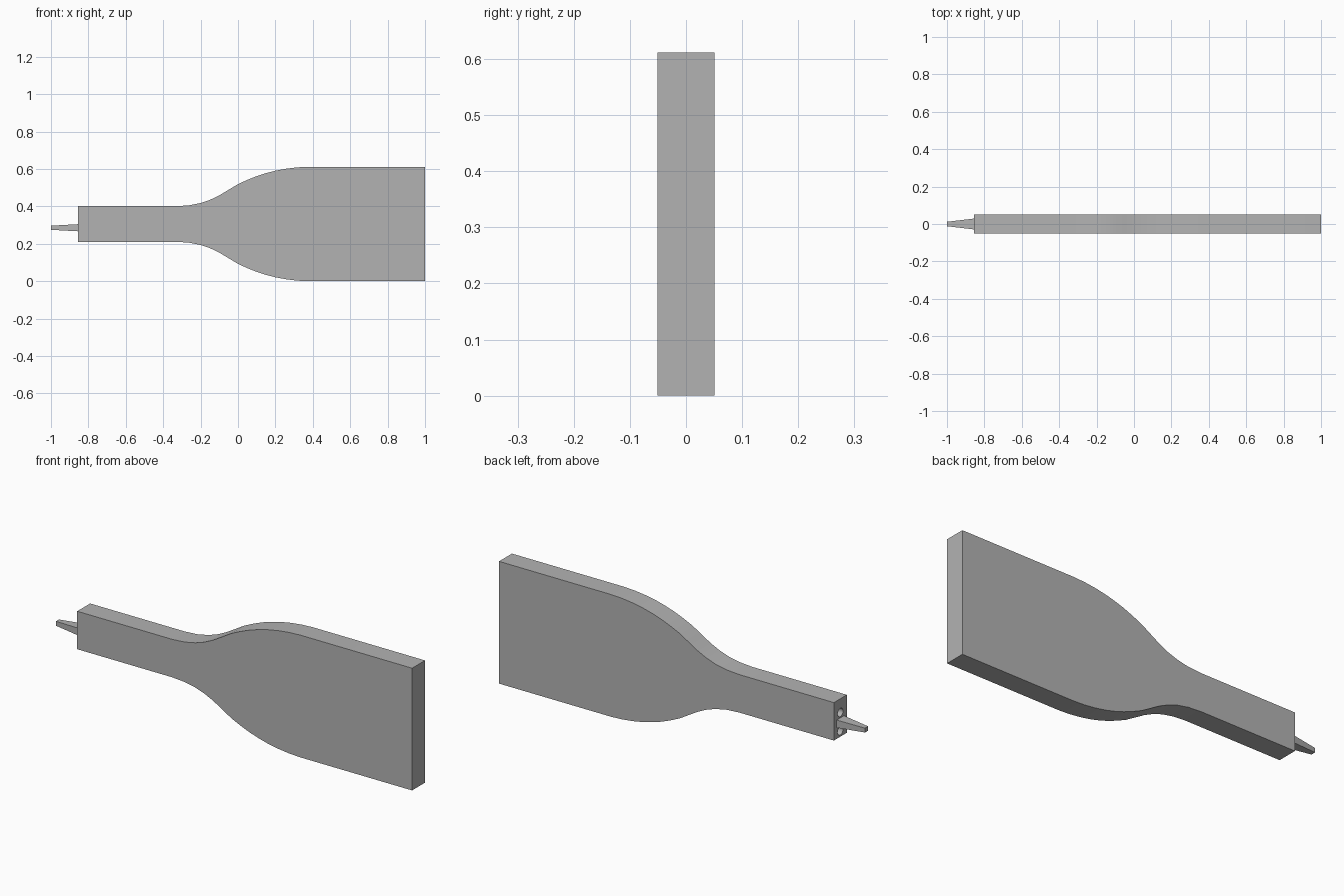
import bpy
import bmesh
import math
from mathutils import Matrix

cube = bpy.data.objects.get("Cube")
if cube:
    bpy.data.objects.remove(cube, do_unlink=True)

grey = bpy.data.materials.new("plain grey")
grey.use_nodes = True
colour = (0.45, 0.45, 0.45, 1)
grey.diffuse_color = colour
grey.node_tree.nodes["Principled BSDF"].inputs["Base Color"].default_value = colour

MID_Z = 0.306      # centre line of the body
HALF_Y = 0.051     # half thickness
END_X = -0.855     # narrow end
PRONG_Z = 0.286


def make_object(name, bm):
    bmesh.ops.recalc_face_normals(bm, faces=bm.faces)
    mesh = bpy.data.meshes.new(name)
    bm.to_mesh(mesh)
    bm.free()
    mesh.materials.append(grey)
    obj = bpy.data.objects.new(name, mesh)
    bpy.context.collection.objects.link(obj)
    return obj


def activate(obj):
    bpy.ops.object.select_all(action="DESELECT")
    obj.select_set(True)
    bpy.context.view_layer.objects.active = obj


# Body: half-height profile mirrored about the centre line, then extruded
profile = [(END_X, 0.095), (-0.33, 0.095), (-0.26, 0.100), (-0.2, 0.112),
           (-0.15, 0.129), (-0.1, 0.153), (-0.05, 0.183), (0, 0.213),
           (0.05, 0.236), (0.1, 0.256), (0.15, 0.272), (0.2, 0.285),
           (0.26, 0.296), (0.32, 0.303), (0.38, 0.306), (1, 0.306)]
outline = [(x, MID_Z + h) for x, h in profile]
outline += [(x, MID_Z - h) for x, h in reversed(profile)]
bm = bmesh.new()
face = bm.faces.new([bm.verts.new((x, -HALF_Y, z)) for x, z in outline])
extruded = bmesh.ops.extrude_face_region(bm, geom=[face])
bmesh.ops.translate(bm, vec=(0, 2 * HALF_Y, 0),
                    verts=[v for v in extruded["geom"] if isinstance(v, bmesh.types.BMVert)])
body = make_object("body", bm)

# Two round sockets in the narrow end, above and below the prong
bm = bmesh.new()
for side in (-1, 1):
    place = Matrix.Translation((END_X, 0, PRONG_Z + side * 0.046))
    bmesh.ops.create_cone(bm, cap_ends=True, segments=16, radius1=0.021, radius2=0.021,
                          depth=0.12, matrix=place @ Matrix.Rotation(math.pi / 2, 4, "Y"))
cutter = make_object("socket_cutter", bm)
cutter.hide_render = True
cut = body.modifiers.new("sockets", "BOOLEAN")
cut.operation = "DIFFERENCE"
cut.solver = "EXACT"
cut.object = cutter
activate(body)
bpy.ops.object.modifier_apply(modifier=cut.name)
bpy.data.objects.remove(cutter, do_unlink=True)
activate(body)
bpy.ops.object.shade_smooth_by_angle(angle=math.radians(30))

# Prong: tapered rectangular bar
bm = bmesh.new()
bmesh.ops.create_cube(bm, size=2)
for v in bm.verts:
    tip = v.co.x < 0
    half_y, half_z = (0.012, 0.011) if tip else (0.029, 0.019)
    v.co = (-1 if tip else END_X, v.co.y * half_y, PRONG_Z + v.co.z * half_z)
make_object("prong", bm)
